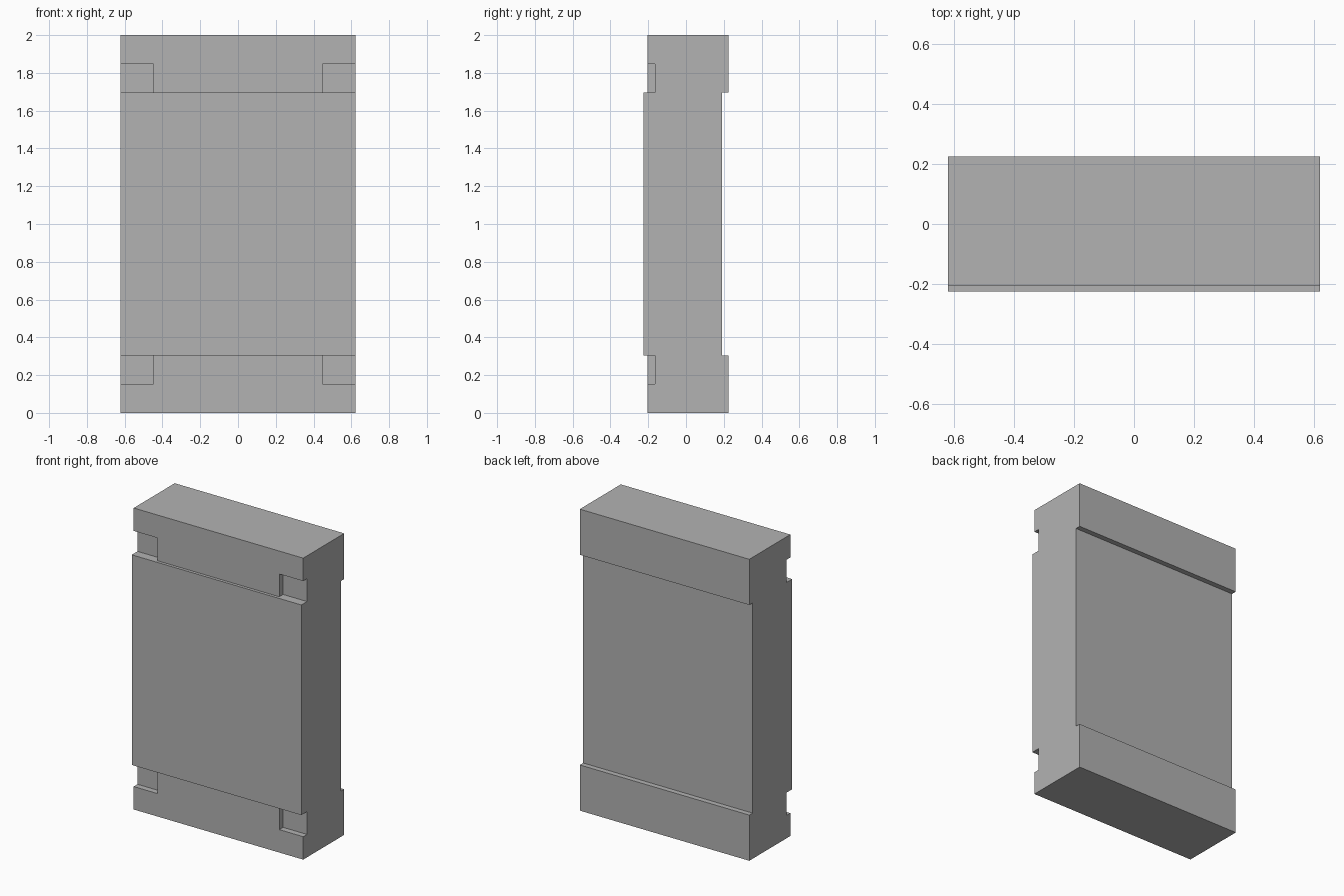
import bpy
import bmesh
from mathutils import Matrix, Vector

default_cube = bpy.data.objects.get("Cube")
if default_cube:
    bpy.data.objects.remove(default_cube, do_unlink=True)

HALF_WIDTH, HEIGHT, MIDDLE = 0.622, 2.0, 1.0
FRONT, END_FRONT, NOTCH_FLOOR = -0.225, -0.205, -0.165
BACK, BACK_RECESS = 0.225, 0.19
PANEL_LOW, NOTCH_LOW, NOTCH_INNER = 0.303, 0.152, 0.447

grey = bpy.data.materials.new("plain grey")
grey.use_nodes = True
colour = (0.448, 0.448, 0.448, 1)
grey.diffuse_color = colour
grey.node_tree.nodes["Principled BSDF"].inputs["Base Color"].default_value = colour


def make_object(name, bm):
    bmesh.ops.recalc_face_normals(bm, faces=bm.faces)
    mesh = bpy.data.meshes.new(name)
    bm.to_mesh(mesh)
    bm.free()
    mesh.materials.append(grey)
    obj = bpy.data.objects.new(name, mesh)
    bpy.context.collection.objects.link(obj)
    return obj


# Slab: side profile with raised front panel and recessed back, extruded across x
lower = [(BACK_RECESS, PANEL_LOW), (BACK, PANEL_LOW), (BACK, 0),
         (END_FRONT, 0), (END_FRONT, PANEL_LOW), (FRONT, PANEL_LOW)]
upper = [(y, HEIGHT - z) for y, z in reversed(lower)]
bm = bmesh.new()
face = bm.faces.new([bm.verts.new((-HALF_WIDTH, y, z)) for y, z in lower + upper])
extruded = bmesh.ops.extrude_face_region(bm, geom=[face])["geom"]
bmesh.ops.translate(bm, vec=(2 * HALF_WIDTH, 0, 0),
                    verts=[v for v in extruded if isinstance(v, bmesh.types.BMVert)])
slab = make_object("notched_slab", bm)

# Corner notches: four boxes cut from the front of the end bands
size = Vector((0.4, 0.2, PANEL_LOW - NOTCH_LOW))
bm = bmesh.new()
for side in (-1, 1):
    for end in (-1, 1):
        centre = Vector((side * (NOTCH_INNER + size.x / 2),
                         NOTCH_FLOOR - size.y / 2,
                         MIDDLE + end * (MIDDLE - (NOTCH_LOW + PANEL_LOW) / 2)))
        bmesh.ops.create_cube(bm, size=1, matrix=Matrix.LocRotScale(centre, None, size))
cutter = make_object("notch_cutter", bm)
cutter.hide_render = True

cut = slab.modifiers.new("corner notches", "BOOLEAN")
cut.operation = "DIFFERENCE"
cut.solver = "EXACT"
cut.object = cutter
bpy.context.view_layer.objects.active = slab
bpy.ops.object.modifier_apply(modifier=cut.name)
bpy.data.objects.remove(cutter, do_unlink=True)
